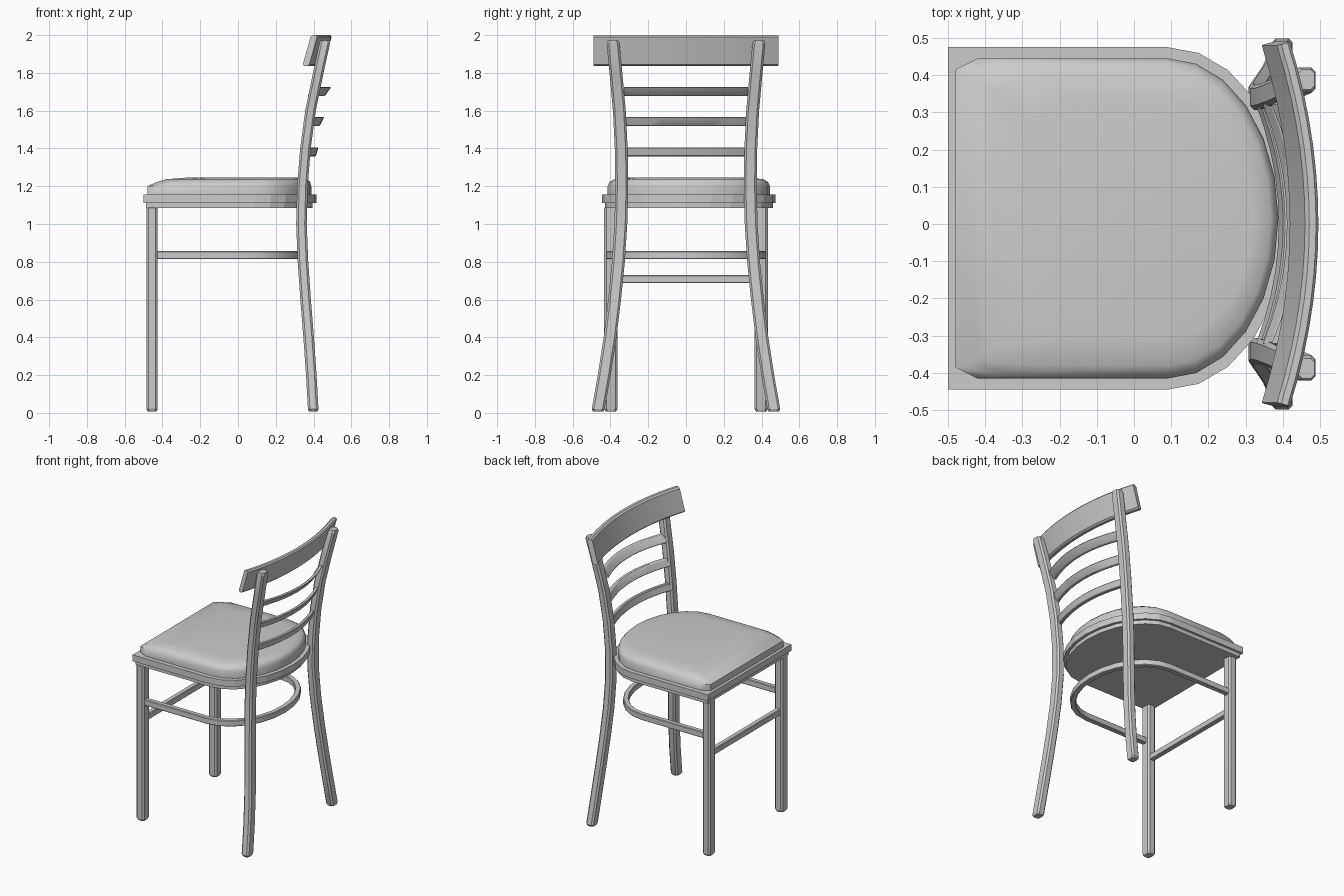
import bpy, bmesh, math
from mathutils import Vector

if "Cube" in bpy.data.objects:
    bpy.data.objects.remove(bpy.data.objects["Cube"])

grey = bpy.data.materials.new("light_grey")
grey.use_nodes = True
COLOUR = (0.6, 0.6, 0.6, 1)
grey.diffuse_color = COLOUR
grey.node_tree.nodes["Principled BSDF"].inputs["Base Color"].default_value = COLOUR


def loft(name, rings, smooth=0):
    """Skin a list of equal-length rings and cap both ends."""
    bm = bmesh.new()
    loops = [[bm.verts.new(p) for p in ring] for ring in rings]
    n = len(rings[0])
    for a, b in zip(loops, loops[1:]):
        for i in range(n):
            j = (i + 1) % n
            bm.faces.new((a[i], a[j], b[j], b[i]))
    bm.faces.new(loops[0][::-1])
    bm.faces.new(loops[-1])
    bmesh.ops.recalc_face_normals(bm, faces=bm.faces)
    mesh = bpy.data.meshes.new(name)
    bm.to_mesh(mesh)
    bm.free()
    mesh.materials.append(grey)
    obj = bpy.data.objects.new(name, mesh)
    bpy.context.collection.objects.link(obj)
    if smooth:
        bpy.ops.object.select_all(action='DESELECT')
        bpy.context.view_layer.objects.active = obj
        obj.select_set(True)
        bpy.ops.object.shade_smooth_by_angle(angle=math.radians(smooth))
    return obj


def section(a, b, c):
    """Rectangle with chamfered corners, half sizes a and b."""
    return [(a, c - b), (a, b - c), (a - c, b), (c - a, b),
            (-a, b - c), (-a, c - b), (c - a, -b), (a - c, -b)]


def sweep(name, path, thick, height, lean=0.0, chamfer=0.004):
    """Sweep an upright section along a path; lean tips its top towards +x."""
    pts = [Vector(p) for p in path]
    rings = []
    for i, p in enumerate(pts):
        t = (pts[min(i + 1, len(pts) - 1)] - pts[max(i - 1, 0)]).normalized()
        side = t.cross(Vector((0, 0, 1))).normalized()
        rings.append([p + side * u + Vector((lean * v, 0, v))
                      for u, v in section(thick / 2, height / 2, chamfer)])
    return loft(name, rings, 30)


def leg(name, stations, depth, width):
    """Upright leg through (z, x, y) stations, tapered at both tips."""
    rings = []
    for i, (z, x, y) in enumerate(stations):
        k = 0.8 if i in (0, len(stations) - 1) else 1
        rings.append([(x + u, y + v, z) for u, v in
                      section(depth / 2 * k, width / 2 * k, 0.011)])
    return loft(name, rings, 25)


def seat_ring(z, front, rear, half, corner=0.0, bend=0.09, y0=0.015):
    """D-shaped seat outline: square front, rounded rear."""
    arc = [math.radians(15 * i) for i in range(-6, 7)]
    pts = [(bend + (rear - bend) * math.cos(t), half * math.sin(t)) for t in arc]
    pts += [(front + corner * 2, half), (front, half - corner),
            (front, corner - half), (front + corner * 2, -half)]
    return [(x, y + y0, z) for x, y in pts]


# Seat frame: wide rim over a slightly smaller apron
loft("seat_apron", [seat_ring(z, -0.488, 0.395, 0.445, 0.001) for z in (1.085, 1.112)])
loft("seat_rim", [seat_ring(z, -0.5, 0.415, 0.46, 0.001) for z in (1.112, 1.156)])

# Padded cushion
loft("seat_cushion", [
    seat_ring(1.155, -0.48, 0.388, 0.43, 0.03),
    seat_ring(1.2, -0.48, 0.388, 0.43, 0.03),
    seat_ring(1.222, -0.43, 0.382, 0.42, 0.04),
    seat_ring(1.237, -0.38, 0.368, 0.395, 0.05),
    seat_ring(1.245, -0.28, 0.32, 0.32, 0.06),
], 50)

# Legs
REAR = [(0.008, 0.398, 0.465), (0.02, 0.398, 0.465), (0.2, 0.388, 0.433),
        (0.4, 0.374, 0.402), (0.6, 0.358, 0.378), (0.8, 0.344, 0.358),
        (1.0, 0.336, 0.345), (1.2, 0.341, 0.34), (1.4, 0.357, 0.343),
        (1.6, 0.384, 0.353), (1.8, 0.425, 0.371), (1.955, 0.459, 0.386),
        (1.972, 0.463, 0.388)]
for word, s in (("left", -1), ("right", 1)):
    leg("front_leg_" + word, [(z, -0.455, s * 0.398) for z in (0.008, 0.022, 1.085, 1.09)],
        0.06, 0.07)
    leg("rear_leg_" + word, [(z, x, s * y) for z, x, y in REAR], 0.056, 0.068)

# Stretchers: straight front bar and a hoop that wraps round the rear
sweep("front_stretcher", [(-0.455, -0.38, 0.708), (-0.455, 0.38, 0.708)], 0.035, 0.042)
hoop = [(0.05 + 0.3 * math.cos(t), 0.405 * math.sin(t), 0.835)
        for t in (math.radians(a) for a in range(-90, 91, 15))]
sweep("hoop_stretcher", [(-0.44, -0.405, 0.835)] + hoop + [(-0.44, 0.405, 0.835)],
      0.035, 0.042)


def bow(x, z, half, sag, steps=10):
    """Backward-bowed path across the chair."""
    ys = [half * (2 * i / steps - 1) for i in range(steps + 1)]
    return [(x + sag * (1 - (y / half) ** 2), y, z) for y in ys]


# Back slats between the rear legs
for i, (x, z, sag) in enumerate([(0.345, 1.382, 0.062), (0.368, 1.543, 0.065),
                                 (0.395, 1.702, 0.07)]):
    sweep("back_slat_%d" % (i + 1), bow(x, z, 0.325, sag), 0.024, 0.048, 0.3 + 0.2 * i)

# Curved top rail in front of the rear legs
sweep("top_rail", bow(0.381, 1.918, 0.485, 0.076, 14), 0.036, 0.164, 0.28, 0.009)
